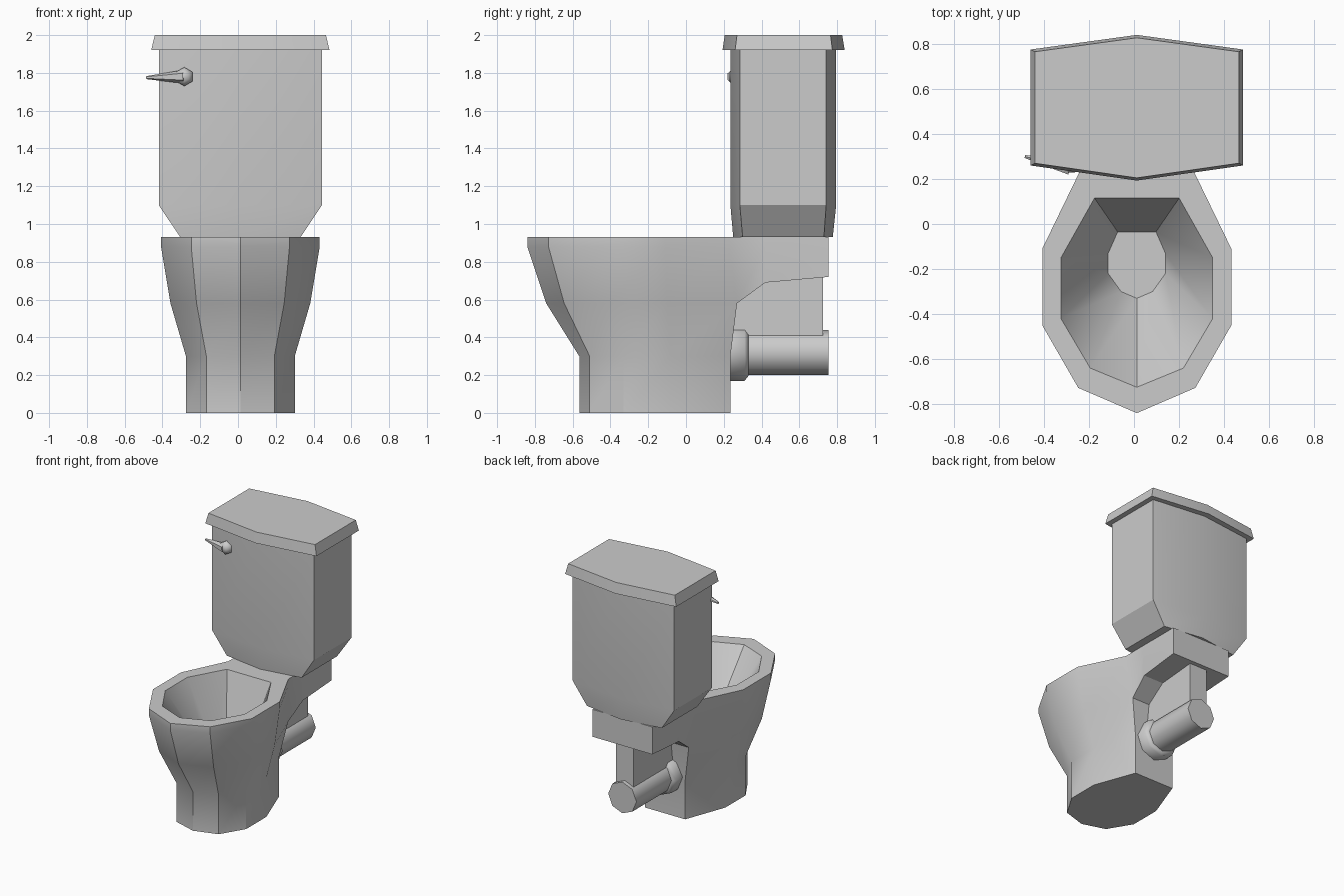
import bpy, bmesh, math
from mathutils import Vector

if "Cube" in bpy.data.objects:
    bpy.data.objects.remove(bpy.data.objects["Cube"])

CX = 0.0125  # the body sits slightly right of centre because of the lever


def finish(name, bm, angle=30):
    bmesh.ops.recalc_face_normals(bm, faces=bm.faces)
    mesh = bpy.data.meshes.new(name)
    bm.to_mesh(mesh)
    bm.free()
    ob = bpy.data.objects.new(name, mesh)
    bpy.context.collection.objects.link(ob)
    bpy.ops.object.select_all(action='DESELECT')
    ob.select_set(True)
    bpy.context.view_layer.objects.active = ob
    bpy.ops.object.shade_smooth_by_angle(angle=math.radians(angle))
    return ob


def add_ring(bm, pts):
    return [bm.verts.new((x + CX, y, z)) for x, y, z in pts]


def bridge(bm, a, b, skip=()):
    n = len(a)
    for i in range(n):
        if i not in skip:
            j = (i + 1) % n
            bm.faces.new((a[i], a[j], b[j], b[i]))


def oval(half, z):
    """Mirror a half outline that starts on the front centre line."""
    right = [(x, y, z) for x, y in half]
    return right + [(-x, y, z) for x, y, z in reversed(right[1:])]


def hexagon(half, front, corner_f, corner_b, back, z):
    return [(0, front, z), (half, corner_f, z), (half, corner_b, z),
            (0, back, z), (-half, corner_b, z), (-half, corner_f, z)]


def loft(name, rings, angle=30):
    bm = bmesh.new()
    rs = [add_ring(bm, r) for r in rings]
    for a, b in zip(rs, rs[1:]):
        bridge(bm, a, b)
    bm.faces.new(rs[0])
    bm.faces.new(rs[-1])
    return finish(name, bm, angle)


def rod(name, p0, p1, radii, n):
    """Round part along p0-p1; radii is a list of (fraction, radius)."""
    p0, p1 = Vector(p0), Vector(p1)
    d = p1 - p0
    u = d.cross(Vector((0, 0, 1))).normalized()
    w = u.cross(d).normalized()
    rings = []
    for t, r in radii:
        rings.append([tuple(p0 + d * t + r * (w * math.cos(2 * math.pi * i / n)
                      + u * math.sin(2 * math.pi * i / n))) for i in range(n)])
    return loft(name, rings, 50)


# Bowl: outer rings, rim, hollow basin
base = [(0, -.565), (.18, -.51), (.288, -.33), (.288, -.085), (.17, .235)]
waist = [(0, -.74), (.232, -.645), (.37, -.41), (.37, -.10), (.225, .27)]
rim = [(0, -.84), (.26, -.728), (.42, -.45), (.42, -.11), (.255, .23)]
inner = [(0, -.725), (.207, -.64), (.337, -.42), (.337, -.15), (.188, .115)]
well = [(0, -.33), (.07, -.30), (.127, -.22), (.127, -.13), (.085, -.035)]
bm = bmesh.new()
levels = [(base, 0), (base, .30), (waist, .58), (rim, .88), (rim, .93),
          (inner, .93), (well, .45)]
R = [add_ring(bm, oval(h, z)) for h, z in levels]
for k in range(len(R) - 1):
    bridge(bm, R[k], R[k + 1], skip=(4,) if k in (2, 3) else ())
bm.faces.new(R[0])
bm.faces.new(R[-1])

# Shelf behind the bowl that carries the tank, grown from the open back
section = [R[2][4], R[3][4], R[4][4], R[4][5], R[3][5], R[2][5]]
for x, y, z in ((.245, .42, .69), (.255, .755, .72)):
    right = [(x, y, z), (.255, y, .88), (.255, y, .93)]
    nxt = add_ring(bm, right + [(-a, b, c) for a, b, c in reversed(right)])
    bridge(bm, section, nxt)
    section = nxt
bm.faces.new(section)
finish("bowl", bm)

# Waste neck and outlet pipe with collar
loft("waste_neck", [[(-.075, .25, z), (.075, .25, z), (.075, .725, z),
                     (-.075, .725, z)] for z in (.36, .75)])
rod("outlet_pipe", (0, .2, .32), (0, .755, .32), [(0, .12), (1, .12)], 8)
rod("pipe_collar", (0, .2, .32), (0, .33, .32),
    [(0, .15), (.85, .15), (1, .125)], 8)

# Tank and lid
loft("tank", [hexagon(.318, .25, .30, .73, .777, .93),
              hexagon(.432, .235, .285, .742, .795, 1.10),
              hexagon(.432, .235, .285, .742, .795, 1.93)])
loft("tank_lid", [hexagon(.472, .193, .26, .775, .84, 1.92),
                  hexagon(.453, .205, .27, .765, .827, 2.0)])

# Flush lever
rod("lever_knob", (-.297, .285, 1.78), (-.297, .228, 1.78),
    [(0, .05), (.55, .05), (1, .025)], 6)
rod("flush_lever", (-.297, .25, 1.78), (-.497, .30, 1.775),
    [(0, .036), (.3, .028), (1, .008)], 6)
